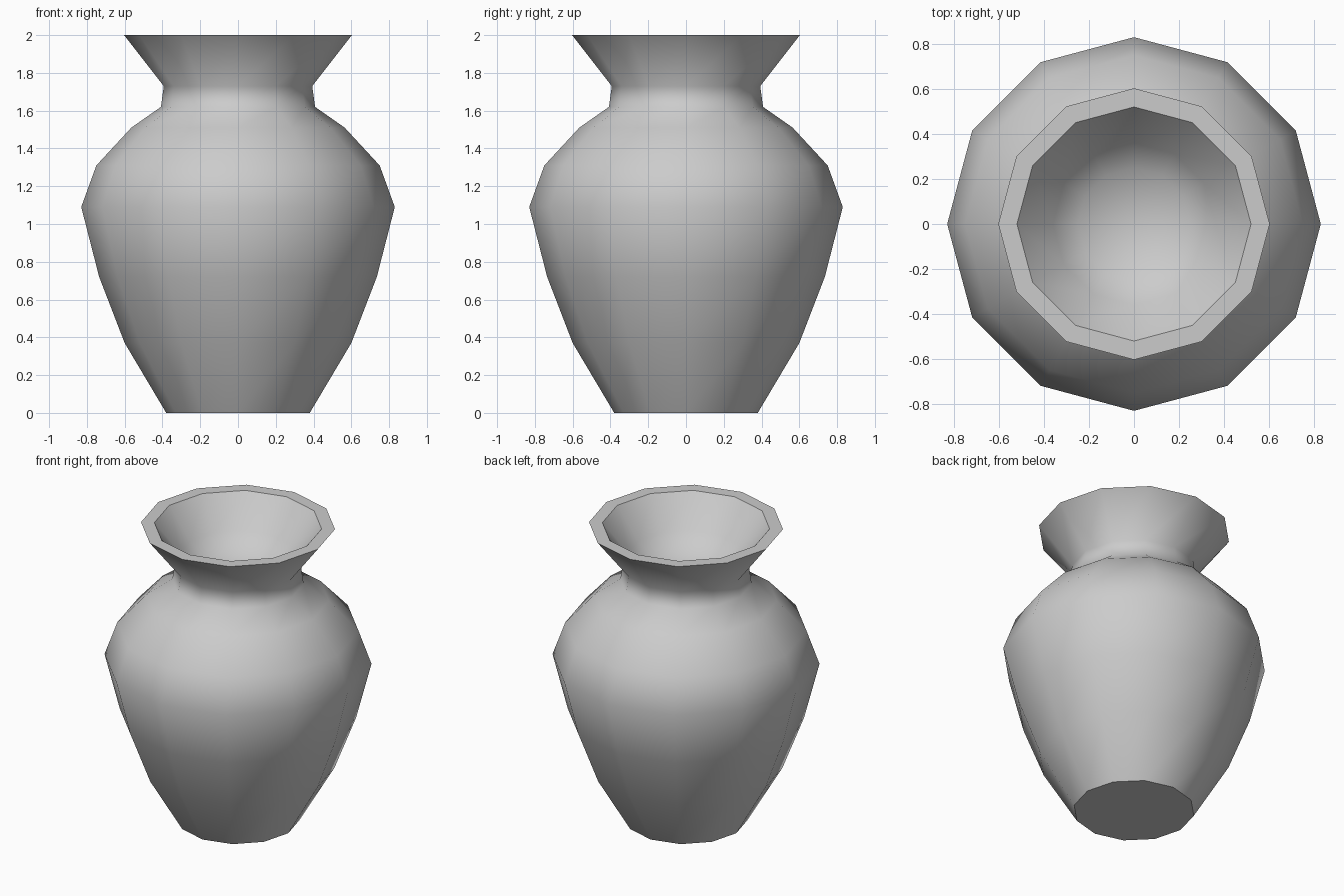
import bpy, bmesh
from math import cos, sin, pi

if "Cube" in bpy.data.objects:
    bpy.data.objects.remove(bpy.data.objects["Cube"])

SIDES = 12
# Radius and height: base, belly, shoulder, neck, flared lip, then down into the mouth
PROFILE = [(0.38, 0.0), (0.60, 0.37), (0.735, 0.72), (0.83, 1.09), (0.75, 1.31),
           (0.565, 1.51), (0.408, 1.62), (0.393, 1.73), (0.603, 2.0),
           (0.52, 2.0), (0.36, 1.80), (0.25, 1.70)]
MOUTH_BOTTOM = 1.67

bm = bmesh.new()

# Turned rings
rings = [[bm.verts.new((r * cos(2 * pi * i / SIDES), r * sin(2 * pi * i / SIDES), z))
          for i in range(SIDES)] for r, z in PROFILE]
for low, high in zip(rings, rings[1:]):
    for i in range(SIDES):
        j = (i + 1) % SIDES
        bm.faces.new((low[i], low[j], high[j], high[i]))

# Flat base and closed mouth
bm.faces.new(rings[0][::-1])
centre = bm.verts.new((0, 0, MOUTH_BOTTOM))
for i in range(SIDES):
    bm.faces.new((rings[-1][i], rings[-1][(i + 1) % SIDES], centre))

# Smooth body with crisp base and lip edges
bmesh.ops.recalc_face_normals(bm, faces=bm.faces)
for f in bm.faces:
    f.smooth = True
for e in bm.edges:
    z0, z1 = (v.co.z for v in e.verts)
    if abs(z0 - z1) < 1e-5 and (z0 < 0.001 or z0 > 1.999):
        e.smooth = False

mesh = bpy.data.meshes.new("vase")
bm.to_mesh(mesh)
bm.free()
vase = bpy.data.objects.new("vase", mesh)
bpy.context.collection.objects.link(vase)
